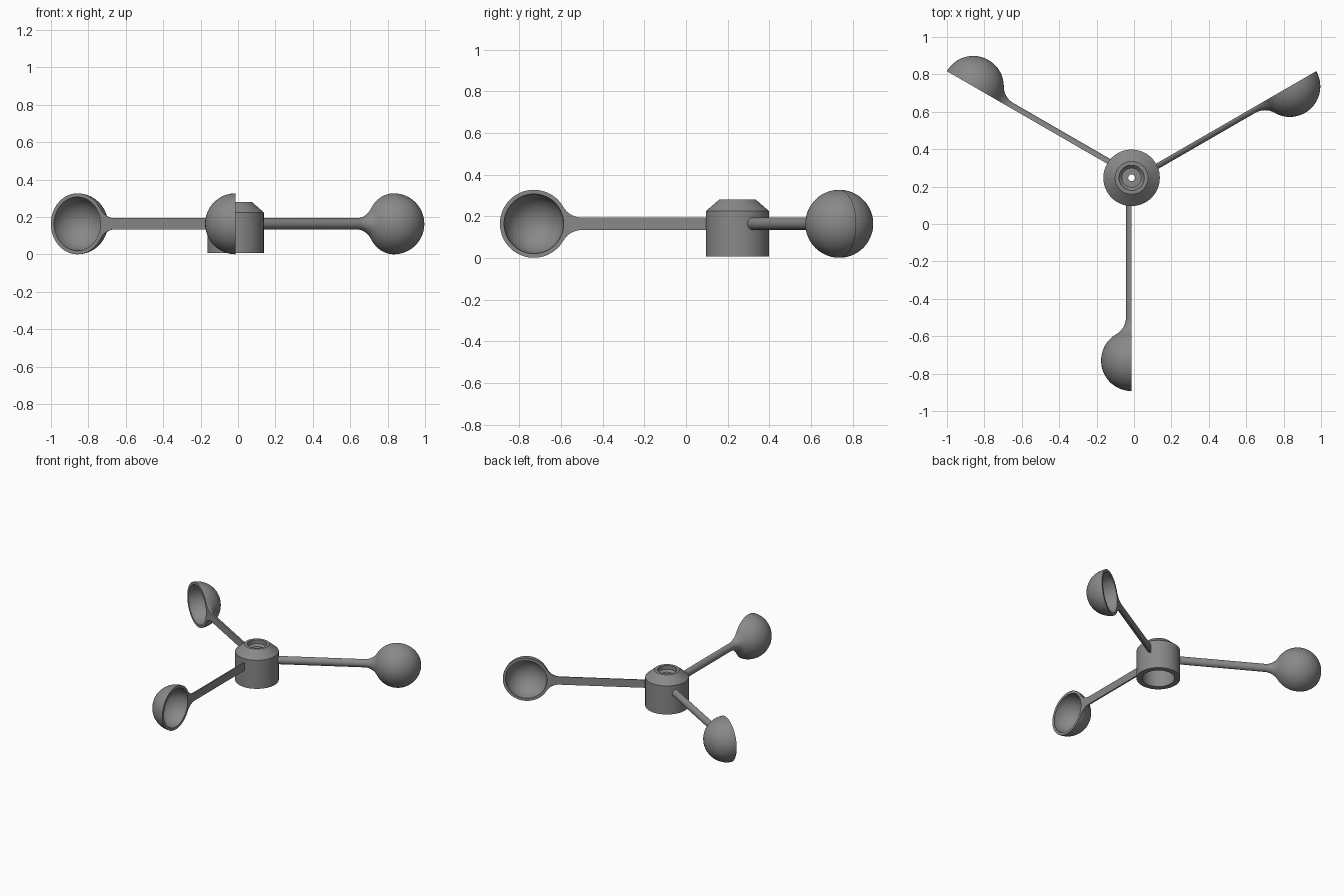
import bpy, bmesh
from math import sin, cos, pi, atan2, hypot, radians
from mathutils import Vector, Matrix

cube = bpy.data.objects.get("Cube")
if cube:
    bpy.data.objects.remove(cube)

grey = bpy.data.materials.new("plain grey")
grey.use_nodes = True
colour = (0.25, 0.25, 0.25, 1)
grey.diffuse_color = colour
grey.node_tree.nodes["Principled BSDF"].inputs["Base Color"].default_value = colour

HUB = Vector((-0.013, 0.247, 0))
AXIS_Z = 0.164            # height of the arm axes
ROD, CUP, BOWL = 0.03, 0.163, 0.143
REACH, FILLET_START = 0.977, 0.747


def spin_profile(bm, points, axis, angle, steps):
    """Revolve an open or closed polyline about an axis through the origin."""
    verts = [bm.verts.new(p) for p in points]
    edges = [bm.edges.new(pair) for pair in zip(verts, verts[1:])]
    bmesh.ops.spin(bm, geom=verts + edges, cent=(0, 0, 0), axis=axis,
                   angle=angle, steps=steps)


def finish(bm, name, smooth_angle):
    bmesh.ops.recalc_face_normals(bm, faces=bm.faces)
    mesh = bpy.data.meshes.new(name)
    bm.to_mesh(mesh)
    bm.free()
    mesh.materials.append(grey)
    obj = bpy.data.objects.new(name, mesh)
    bpy.context.collection.objects.link(obj)
    bpy.ops.object.select_all(action='DESELECT')
    obj.select_set(True)
    bpy.context.view_layer.objects.active = obj
    bpy.ops.object.shade_smooth_by_angle(angle=radians(smooth_angle))
    return obj


def arc(cx, cr, radius, start, end, n):
    return [(cx + radius * cos(start + (end - start) * i / n), 0,
             cr + radius * sin(start + (end - start) * i / n)) for i in range(n + 1)]


# Hub: chamfered cap, stepped recess on top, wide socket below, through hole
hub_profile = [(0.151, 0.007), (0.151, 0.225), (0.088, 0.28), (0.067, 0.28),
               (0.067, 0.25), (0.052, 0.235), (0.018, 0.235), (0.018, 0.18),
               (0.112, 0.18), (0.112, 0.007), (0.151, 0.007)]
bm = bmesh.new()
spin_profile(bm, [(r, 0, z) for r, z in hub_profile], (0, 0, 1), 2 * pi, 64)
bmesh.ops.remove_doubles(bm, verts=bm.verts, dist=1e-5)
hub = finish(bm, "hub", 25)
hub.location = HUB

# Arm: half-round rod flaring through a tangent fillet into a hemispherical cup
gap = REACH - FILLET_START
fillet = (gap ** 2 + ROD ** 2 - CUP ** 2) / (2 * (CUP - ROD))
lean = atan2(ROD + fillet, gap)
outer = [(0.12, 0, 0), (0.12, 0, ROD)]
outer += arc(FILLET_START, ROD + fillet, fillet, -pi / 2, -lean, 10)
outer += arc(REACH, 0, CUP, pi - lean, 0, 32)[1:]
inner = arc(REACH, 0, BOWL, pi, 0, 32)

bm = bmesh.new()
for profile in (outer, inner):
    spin_profile(bm, profile, (1, 0, 0), pi, 32)
bmesh.ops.remove_doubles(bm, verts=bm.verts, dist=1e-5)
# Flat face closing the rod and forming the cup rim
rim = [e for e in bm.edges if e.is_boundary]
bmesh.ops.triangle_fill(bm, edges=rim, use_beauty=True, normal=(0, 1, 0))
# The rounded side trails clockwise behind the flat face
if sum(v.co.y for v in bm.verts) > 0:
    bmesh.ops.rotate(bm, verts=bm.verts, matrix=Matrix.Rotation(pi, 3, 'X'))
arm = finish(bm, "cup_arm_left", 35)

names = ("cup_arm_left", "cup_arm_right", "cup_arm_front")
for i, name in enumerate(names):
    obj = arm
    if i:
        obj = bpy.data.objects.new(name, arm.data)
        bpy.context.collection.objects.link(obj)
    obj.location = HUB + Vector((0, 0, AXIS_Z))
    obj.rotation_euler.z = radians(30 + 120 * i)
